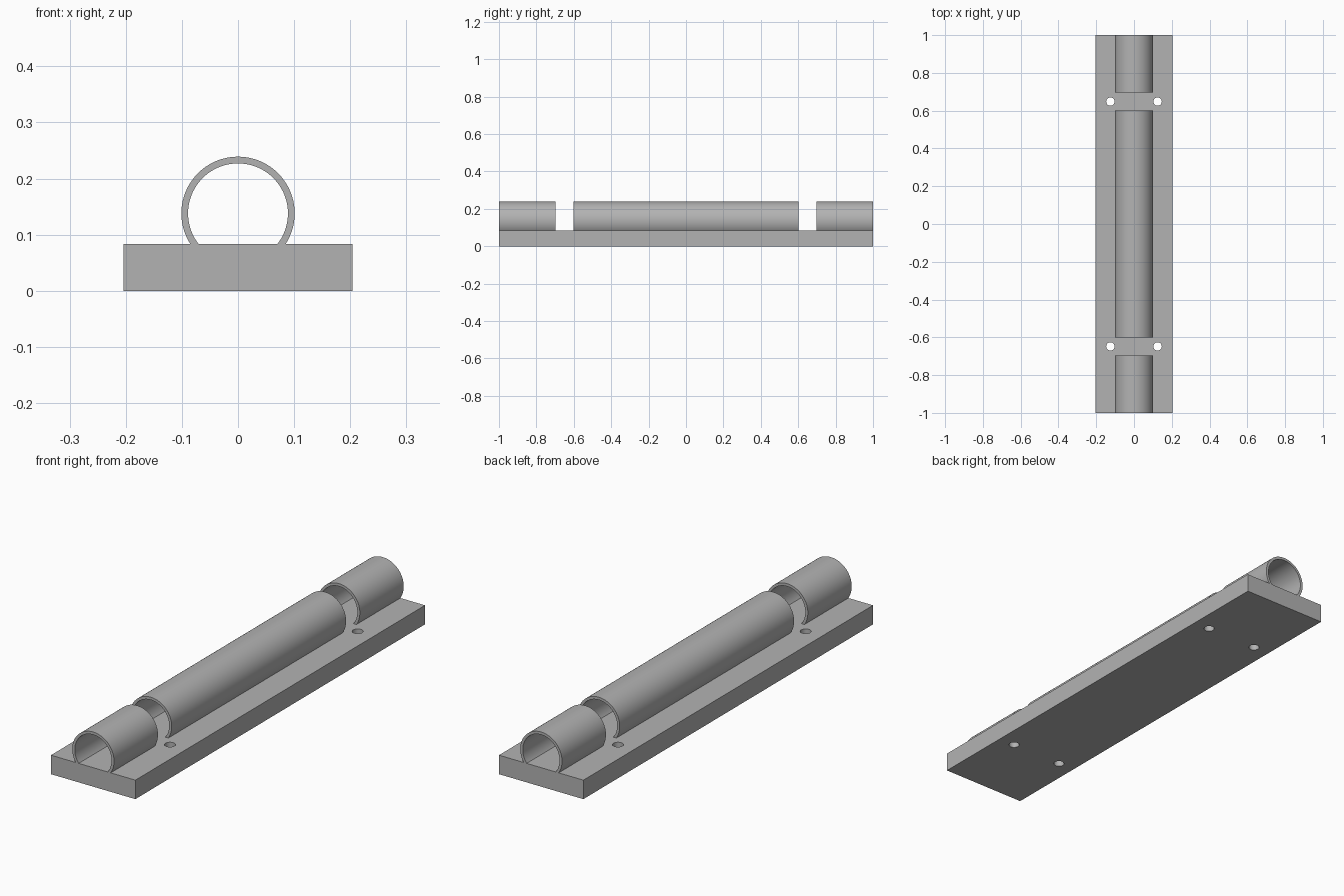
import bpy
import bmesh
from math import asin, cos, sin, pi, radians

if "Cube" in bpy.data.objects:
    bpy.data.objects.remove(bpy.data.objects["Cube"], do_unlink=True)

HALF_WIDTH, BASE_TOP = 0.204, 0.083
TUBE_Z, OUTER, INNER = 0.138, 0.101, 0.089
GAP_IN, GAP_OUT = 0.602, 0.697
HOLE_X, HOLE_Y, HOLE_R = 0.125, 0.648, 0.022

grey = bpy.data.materials.new("plain grey")
grey.use_nodes = True
colour = (0.45, 0.45, 0.45, 1)
grey.diffuse_color = colour
grey.node_tree.nodes["Principled BSDF"].inputs["Base Color"].default_value = colour


def activate(obj):
    bpy.ops.object.select_all(action="DESELECT")
    obj.select_set(True)
    bpy.context.view_layer.objects.active = obj


def smooth(obj):
    activate(obj)
    bpy.ops.object.shade_smooth_by_angle(angle=radians(30))


def arc(radius, steps=64):
    """Arc over the top of the tube, ending just inside the base."""
    start = asin((BASE_TOP - 0.001 - TUBE_Z) / radius)
    sweep = pi - 2 * start
    angles = [start + sweep * i / steps for i in range(steps + 1)]
    return [(radius * cos(a), TUBE_Z + radius * sin(a)) for a in angles]


def tube(name, y0, y1):
    """Open-bottomed tube section running along y."""
    bm = bmesh.new()
    rings = [[[bm.verts.new((x, y, z)) for x, z in arc(r)] for r in (OUTER, INNER)]
             for y in (y0, y1)]
    (out0, in0), (out1, in1) = rings
    for a, b in ((out0, out1), (in0, in1), (out0, in0), (out1, in1)):
        for i in range(len(a) - 1):
            bm.faces.new((a[i], a[i + 1], b[i + 1], b[i]))
    for i in (0, -1):
        bm.faces.new((out0[i], out1[i], in1[i], in0[i]))
    bmesh.ops.recalc_face_normals(bm, faces=bm.faces)
    mesh = bpy.data.meshes.new(name)
    bm.to_mesh(mesh)
    bm.free()
    obj = bpy.data.objects.new(name, mesh)
    bpy.context.collection.objects.link(obj)
    mesh.materials.append(grey)
    smooth(obj)


# Base plate
bpy.ops.mesh.primitive_cube_add(size=1, location=(0, 0, BASE_TOP / 2))
base = bpy.context.object
base.name = "base_plate"
base.scale = (2 * HALF_WIDTH, 2, BASE_TOP)
bpy.ops.object.transform_apply(location=True, rotation=False, scale=True)
base.data.materials.append(grey)

# Screw holes drilled through the plate beside each gap
for sx in (-1, 1):
    for sy in (-1, 1):
        bpy.ops.mesh.primitive_cylinder_add(vertices=32, radius=HOLE_R, depth=0.4,
                                            location=(sx * HOLE_X, sy * HOLE_Y, 0))
        drill = bpy.context.object
        drill.hide_render = True
        activate(base)
        cut = base.modifiers.new("hole", "BOOLEAN")
        cut.operation = "DIFFERENCE"
        cut.solver = "EXACT"
        cut.object = drill
        bpy.ops.object.modifier_apply(modifier=cut.name)
        bpy.data.objects.remove(drill, do_unlink=True)
smooth(base)

# Tube sections separated by two strap gaps
tube("front_tube", -1, -GAP_OUT)
tube("middle_tube", -GAP_IN, GAP_IN)
tube("back_tube", GAP_OUT, 1)
